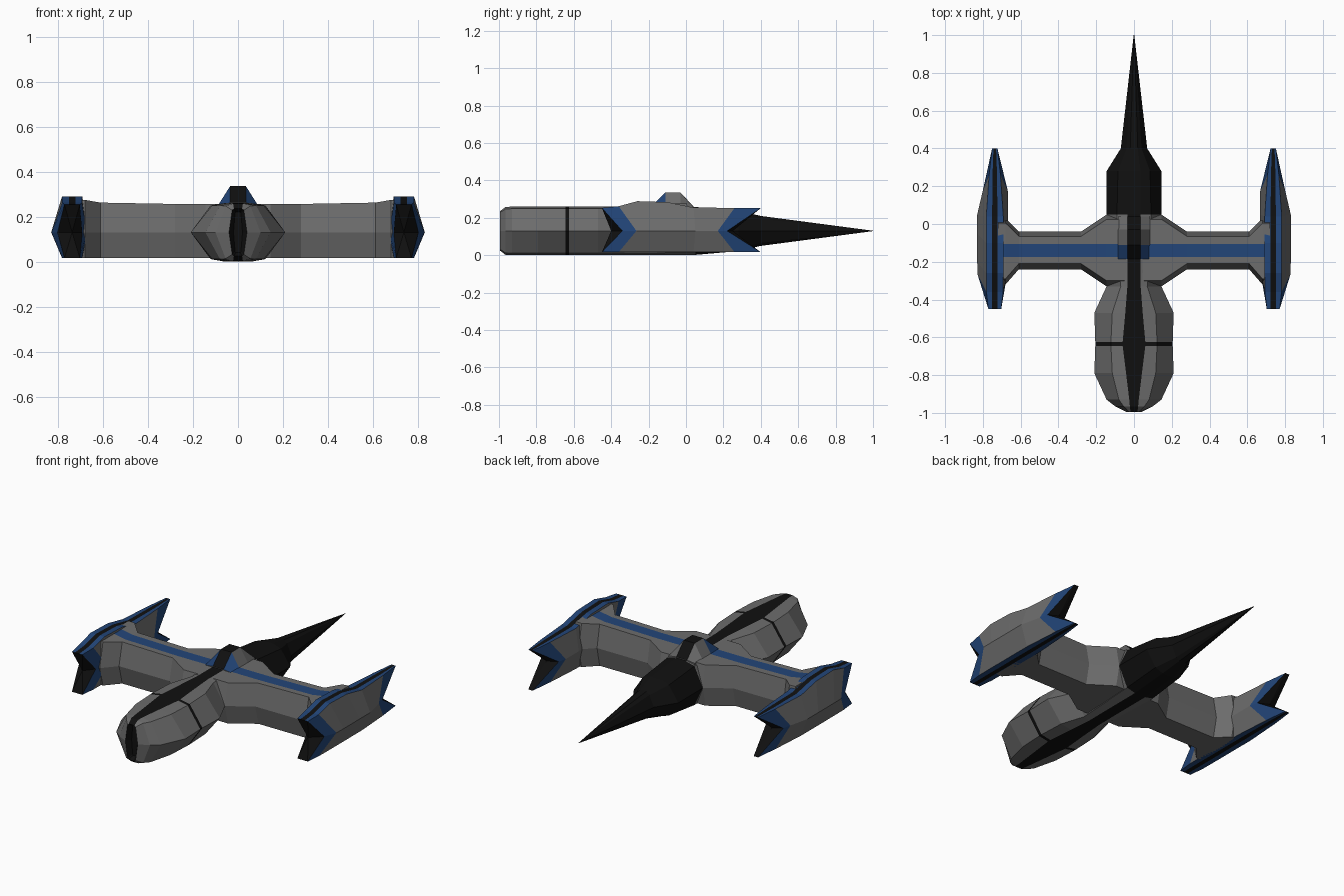
import bpy, bmesh

if "Cube" in bpy.data.objects:
    bpy.data.objects.remove(bpy.data.objects["Cube"])

def material(name, rgb):
    m = bpy.data.materials.new(name)
    m.diffuse_color = (*rgb, 1)
    m.use_nodes = True
    m.node_tree.nodes["Principled BSDF"].inputs["Base Color"].default_value = m.diffuse_color
    return m

MATS = [material("hull grey", (0.15, 0.15, 0.15)),
        material("panel black", (0.005, 0.005, 0.005)),
        material("trim blue", (0.016, 0.06, 0.19))]
GREY, BLACK, BLUE = 0, 1, 2
ZC = 0.13  # height of the mid crease

def loft(name, rings, rule, caps=(None, None), cap_mat=GREY, mirror=False):
    """Skin closed rings; rule(ring, column) gives the colour; caps may have a centre point."""
    bm = bmesh.new()
    vs = [[bm.verts.new(p) for p in r] for r in rings]
    n = len(rings[0])
    for i in range(len(vs) - 1):
        for j in range(n):
            k = (j + 1) % n
            f = bm.faces.new((vs[i][j], vs[i][k], vs[i + 1][k], vs[i + 1][j]))
            f.material_index = rule(i, j)
    for ring, centre in ((vs[0], caps[0]), (vs[-1], caps[1])):
        if centre:
            c = bm.verts.new(centre)
            faces = [bm.faces.new((ring[j], ring[(j + 1) % n], c)) for j in range(n)]
        else:
            faces = [bm.faces.new(ring)]
        for f in faces:
            f.material_index = cap_mat
    bmesh.ops.recalc_face_normals(bm, faces=bm.faces)
    me = bpy.data.meshes.new(name)
    bm.to_mesh(me)
    bm.free()
    ob = bpy.data.objects.new(name, me)
    bpy.context.collection.objects.link(ob)
    for m in MATS:
        me.materials.append(m)
    if mirror:
        ob.modifiers.new("mirror", 'MIRROR').use_axis[0] = True
    return ob

# Fuselage: y, stripe half width, stripe height, shoulder half width, shoulder height, crease half width
body = [(-0.965, .010, .090, .013, .085, .020),
        (-0.995, .018, .105, .026, .098, .040),
        (-0.965, .022, .128, .055, .117, .100),
        (-0.930, .025, .130, .080, .119, .145),
        (-0.790, .042, .130, .115, .119, .210),
        (-0.645, .060, .130, .122, .119, .205),
        (-0.625, .060, .130, .122, .119, .205),
        (-0.470, .046, .130, .115, .119, .210),
        (-0.330, .035, .130, .070, .119, .145),
        (0.050, .035, .128, .090, .115, .145),
        (0.280, .035, .108, .085, .090, .145),
        (0.400, .020, .080, .040, .064, .070),
        (1.000, .0005, .001, .001, .0008, .0015)]

def body_ring(y, s, hs, m, hm, w):
    right = [(s, hs), (m, hm), (w, 0), (m, -hm), (s, -hs)]
    pts = right + [(-x, z) for x, z in reversed(right)]
    return [(x, y, ZC + z) for x, z in pts]

loft("fuselage", [body_ring(*b) for b in body],
     lambda i, j: BLACK if i in (0, 5) or i >= 9 or j in (4, 9) else GREY,
     cap_mat=BLACK)

# Raised hump on the spine, blue where it ramps up, black along the top
hump = [(-0.185, .262), (-0.11, .335), (-0.03, .335), (0.04, .262)]
loft("spine_hump",
     [[(-.085, y, .235), (-.085, y, min(z, .262) - .006), (-.035, y, z),
       (.035, y, z), (.085, y, min(z, .262) - .006), (.085, y, .235)] for y, z in hump],
     lambda i, j: BLACK if j == 2 else BLUE if i == 0 else GREY)

# Crossbar: x, front crease y, back crease y, top height
bar = [(0.03, -.33, .05, .257), (0.145, -.33, .05, .256), (0.28, -.24, -.04, .256),
       (0.61, -.24, -.04, .262), (0.68, -.32, .03, .274), (0.72, -.32, .03, .276)]

def bar_ring(x, f, b, z):
    pts = [(f, ZC), (f + .03, z), (-.175, z), (-.105, z), (b - .025, z),
           (b, ZC), (b - .025, .016), (f + .03, .016)]
    return [(x, y, h) for y, h in pts]

loft("crossbar", [bar_ring(*b) for b in bar],
     lambda i, j: BLUE if j == 2 else GREY, mirror=True)

# Side pods: top y, crease y, top half width, outer and inner crease offsets, top height, stripe half width
CX = 0.737
pod = [(-0.45, -0.34, .034, .065, .045, .253, .014),
       (-0.36, -0.265, .044, .092, .066, .262, .014),
       (-0.26, -0.20, .045, .093, .070, .289, .014),
       (-0.10, -0.05, .045, .093, .070, .284, .014),
       (0.04, 0.05, .045, .093, .070, .255, .014),
       (0.26, 0.17, .030, .065, .070, .253, .012),
       (0.40, 0.22, .014, .053, .058, .252, .007)]

def pod_ring(yt, ym, a, wo, wi, z, b):
    pts = [(-a, yt, z), (-b, yt, z), (b, yt, z), (a, yt, z), (wo, ym, ZC),
           (a, yt, .016), (b, yt, .016), (-b, yt, .016), (-a, yt, .016), (-wi, ym, ZC)]
    return [(CX + x, y, h) for x, y, h in pts]

def pod_colour(i, j):
    if j in (1, 6):
        return BLACK
    return BLUE if j in (0, 2, 5, 7) or i in (0, 5) else GREY

loft("side_pod", [pod_ring(*p) for p in pod], pod_colour,
     caps=((CX, -0.40, ZC), (CX, 0.25, ZC)), cap_mat=BLACK, mirror=True)
